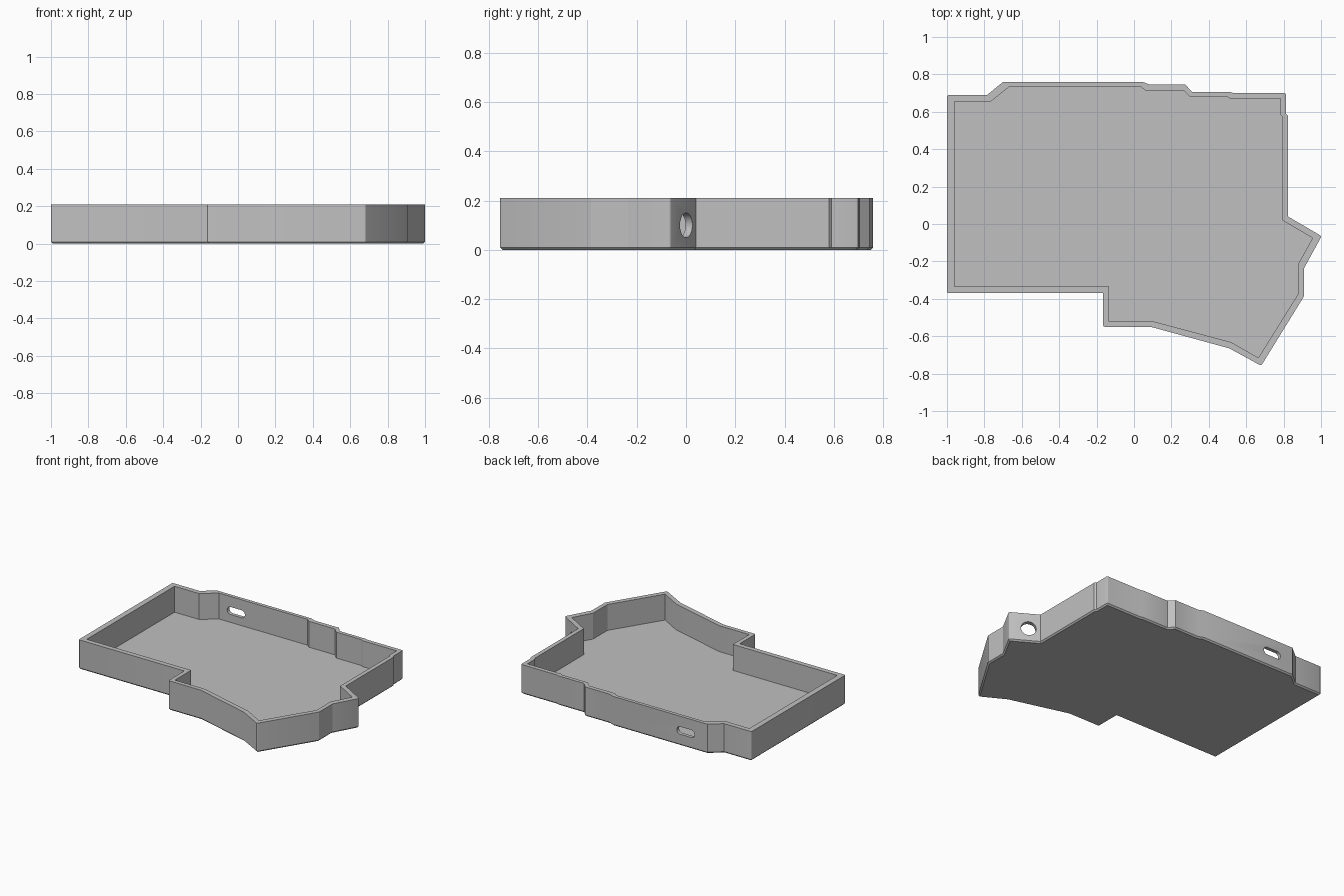
import bpy, bmesh, math
from mathutils import Vector

if "Cube" in bpy.data.objects:
    bpy.data.objects.remove(bpy.data.objects["Cube"])

HEIGHT, FLOOR = 0.21, 0.025

# Plan outlines, counterclockwise from the front left corner
OUTER = [(-1, -.37), (-.165, -.37), (-.165, -.55), (.09, -.55), (.51, -.665),
         (.68, -.758), (.91, -.385), (.91, -.235), (1.003, -.065), (.823, .04),
         (.823, .58), (.813, .59), (.813, .70), (.53, .70), (.515, .706),
         (.31, .706), (.275, .745), (.085, .745), (.045, .76), (-.70, .76),
         (-.785, .69), (-1, .69)]
INNER = [(-.96, -.335), (-.135, -.335), (-.135, -.52), (.10, -.52), (.52, -.632),
         (.665, -.715), (.88, -.37), (.88, -.21), (.955, -.075), (.793, .02),
         (.793, .575), (.783, .585), (.783, .67), (.515, .67), (.50, .68),
         (.30, .68), (.265, .715), (.06, .715), (.035, .735), (-.665, .735),
         (-.765, .655), (-.96, .655)]

grey = bpy.data.materials.new("grey plastic")
grey.diffuse_color = (0.53, 0.53, 0.53, 1)
grey.use_nodes = True
grey.node_tree.nodes["Principled BSDF"].inputs["Base Color"].default_value = grey.diffuse_color


def prism(name, points, direction, ease=0):
    """Extrude a closed 3D outline; optionally ease its corners and base edge."""
    bm = bmesh.new()
    base = bm.faces.new([bm.verts.new(p) for p in points])
    bmesh.ops.extrude_face_region(bm, geom=[base], use_keep_orig=True)
    bm.verts.ensure_lookup_table()
    for v in bm.verts[len(points):]:
        v.co += Vector(direction)
    bmesh.ops.recalc_face_normals(bm, faces=bm.faces[:])
    if ease:
        corners = [e for e in bm.edges
                   if abs(e.verts[0].co.z - e.verts[1].co.z) > .1
                   and e.calc_face_angle_signed() > math.radians(50)]
        bmesh.ops.bevel(bm, geom=corners, offset=ease, segments=3,
                        profile=.5, affect='EDGES')
        rim = [e for e in bm.edges if all(v.co.z < .001 for v in e.verts)]
        bmesh.ops.bevel(bm, geom=rim, offset=.01, segments=1,
                        affect='EDGES', clamp_overlap=False)
    mesh = bpy.data.meshes.new(name)
    bm.to_mesh(mesh)
    bm.free()
    obj = bpy.data.objects.new(name, mesh)
    bpy.context.collection.objects.link(obj)
    obj.data.materials.append(grey)
    return obj


def stadium(centre, across, half_length, radius, n=32):
    """Upright rounded slot outline; a circle when half_length is zero."""
    pts = []
    for i in range(n):
        a = math.tau * (i + .5) / n
        s = radius * math.cos(a) + math.copysign(half_length, math.cos(a))
        pts.append(Vector(centre) + Vector(across) * s
                   + Vector((0, 0, radius * math.sin(a))))
    return pts


# Tray body
tray = prism("tray", [(x, y, 0) for x, y in OUTER], (0, 0, HEIGHT), ease=.01)

# Cavity, cable slot in the back wall, round hole in the slanted right wall
along = Vector((-.863, .504, 0))
normal = Vector((.504, .863, 0))
hole_centre = Vector((.89, 0, .10)) - normal * .06
cutters = [
    prism("cavity_cutter", [(x, y, FLOOR) for x, y in INNER], (0, 0, .4)),
    prism("slot_cutter", stadium((-.53, .70, .108), (1, 0, 0), .043, .027),
          (0, .1, 0)),
    prism("hole_cutter", stadium(hole_centre, along, 0, .05), normal * .12),
]
bpy.context.view_layer.objects.active = tray
tray.select_set(True)
for cutter in cutters:
    mod = tray.modifiers.new(cutter.name, 'BOOLEAN')
    mod.operation, mod.solver, mod.object = 'DIFFERENCE', 'EXACT', cutter
    bpy.ops.object.modifier_apply(modifier=mod.name)
    bpy.data.objects.remove(cutter)

bpy.ops.object.shade_smooth_by_angle(angle=math.radians(25))
